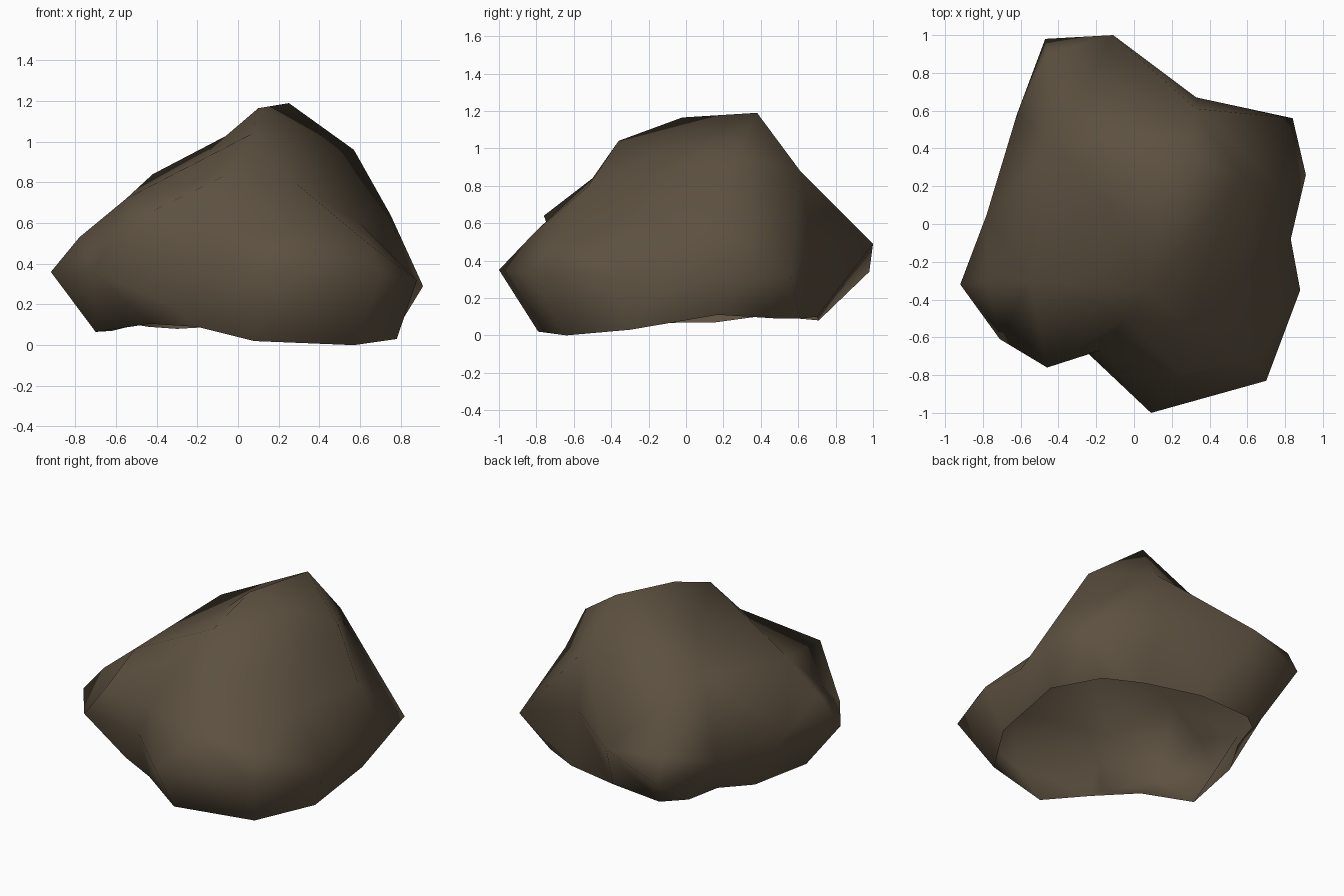
import bpy, bmesh
from mathutils import Vector

# Corner points of the boulder, grouped by area
BODY = [
    # crown ridge
    (.10, -.02, 1.165), (.25, .38, 1.19), (.07, -.36, 1.04), (.57, .25, .96),
    (.33, .61, .88), (-.14, .10, .96), (-.42, .42, .84),
    # upper front shoulder
    (-.05, -.50, .84), (.28, -.52, .80), (.60, -.25, .60), (.25, -.80, .56), (.64, -.71, .50),
    # left lobe and the notch beside it
    (-.55, -.30, .72), (-.46, -.76, .64), (-.78, -.30, .53), (-.92, -.32, .36),
    (-.71, -.61, .36), (-.78, .05, .42), (-.62, .58, .38),
    (-.18, -.67, .56), (-.27, -.66, .36), (-.34, -.70, .20),
    # back lobe
    (-.11, 1.0, .49), (-.46, .90, .50), (-.47, .98, .34), (.33, .67, .51),
    # right and front belt
    (.75, .20, .64), (.84, .56, .31), (.91, .26, .29), (.83, -.08, .34),
    (.88, -.35, .32), (.70, -.83, .34), (.09, -1.0, .35),
]
# Edge of the open underside
RIM = [
    (.08, -.79, .02), (.57, -.64, 0), (.78, -.30, .03), (.80, .17, .11), (.66, .49, .09),
    (.42, .61, .09), (.05, .70, .10), (-.30, .71, .08), (-.44, .60, .09), (-.50, .38, .10),
    (-.62, .16, .07), (-.70, -.27, .065), (-.43, -.45, .105), (-.20, -.65, .09),
]
CENTRE = Vector((0, -.05, .45))

stone = bpy.data.materials.new("brown stone")
stone.diffuse_color = (.108, .081, .051, 1)

# Skin the corners: wrap their directions on a sphere, then move each out to its place
bm = bmesh.new()
places = {}
rim = set()
for i, c in enumerate(BODY + RIM):
    v = bm.verts.new((Vector(c) - CENTRE).normalized())
    places[v] = Vector(c)
    if i >= len(BODY):
        rim.add(v)
bmesh.ops.convex_hull(bm, input=bm.verts[:])
bmesh.ops.triangulate(bm, faces=bm.faces[:])
bmesh.ops.recalc_face_normals(bm, faces=bm.faces[:])
for v, p in places.items():
    v.co = p

# Open the underside
under = [f for f in bm.faces if all(v in rim for v in f.verts)]
bmesh.ops.delete(bm, geom=under, context='FACES')
for f in bm.faces:
    f.smooth = True

mesh = bpy.data.meshes.new("boulder")
bm.to_mesh(mesh)
bm.free()
mesh.materials.append(stone)
boulder = bpy.data.objects.new("boulder", mesh)
bpy.context.collection.objects.link(boulder)
